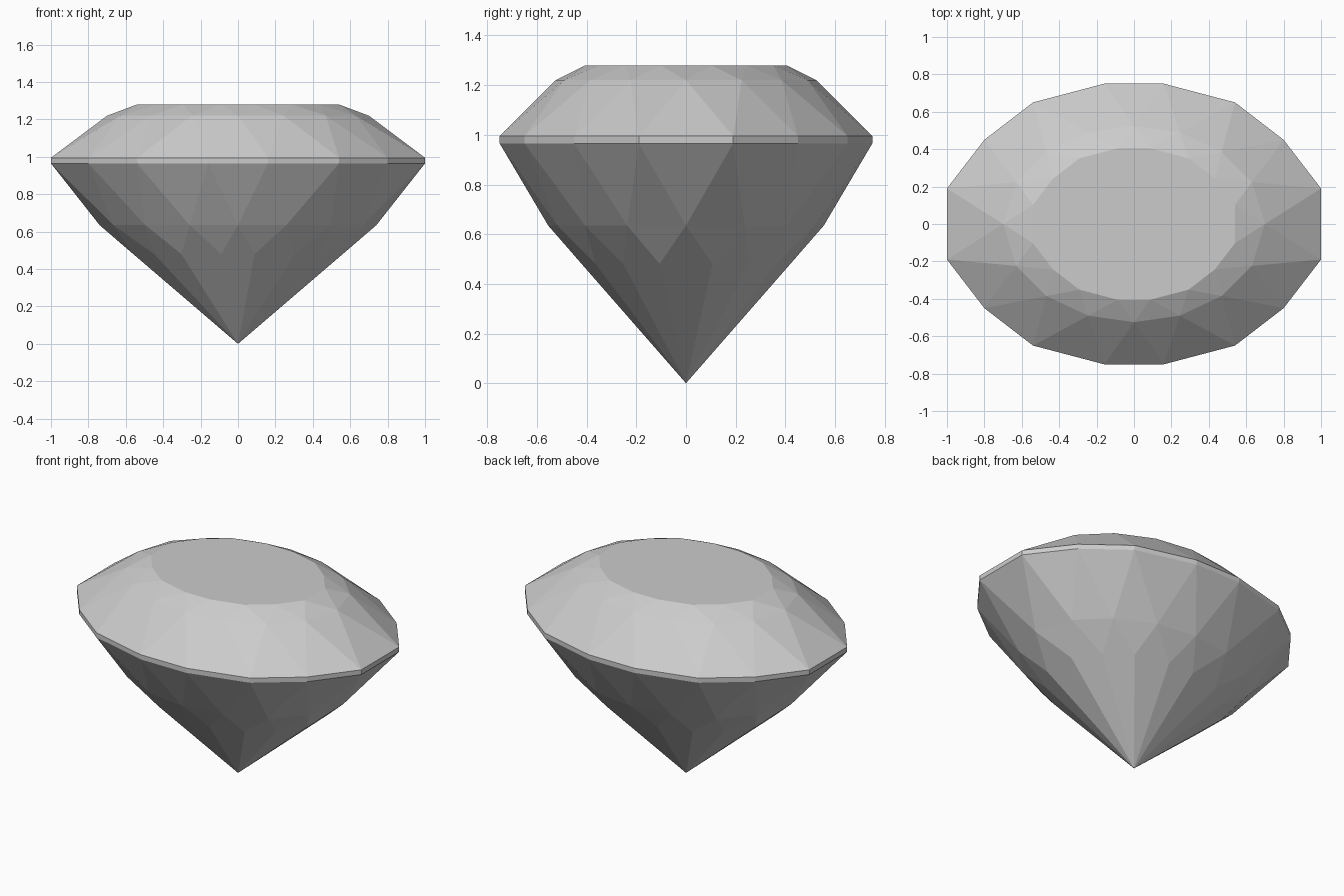
import bpy
import bmesh

cube = bpy.data.objects.get("Cube")
if cube:
    bpy.data.objects.remove(cube, do_unlink=True)

# One flat stone colour
stone = bpy.data.materials.new("pale_grey_stone")
stone.use_nodes = True
grey = (0.6, 0.6, 0.6, 1)
stone.diffuse_color = grey
stone.node_tree.nodes["Principled BSDF"].inputs["Base Color"].default_value = grey

# Sixteen-sided oval outline, mirrored from one quarter
quarter = [(1, 0.19), (0.8, 0.45), (0.54, 0.65), (0.16, 0.75)]
half = quarter + [(-x, y) for x, y in reversed(quarter)]
corners = half + [(-x, -y) for x, y in half]
count = len(corners)
middles = [((x + corners[(i + 1) % count][0]) / 2, (y + corners[(i + 1) % count][1]) / 2)
           for i, (x, y) in enumerate(corners)]


def ring(bm, outline, scale, z):
    return [bm.verts.new((x * scale, y * scale, z)) for x, y in outline]


def facet_band(bm, corner_ring, middle_ring):
    """Alternating triangles between a corner ring and a middle ring."""
    for i in range(count):
        j = (i + 1) % count
        bm.faces.new((corner_ring[i], corner_ring[j], middle_ring[i]))
        bm.faces.new((corner_ring[j], middle_ring[j], middle_ring[i]))


bm = bmesh.new()
table = ring(bm, corners, 0.54, 1.28)
star = ring(bm, middles, 0.7, 1.22)
girdle_top = ring(bm, corners, 1, 0.995)
girdle_bottom = ring(bm, corners, 1, 0.965)
pavilion = ring(bm, middles, 0.74, 0.635)
lower = ring(bm, corners, 0.56, 0.48)
culet = bm.verts.new((0, 0, 0))

# Crown: flat table, star facets and main facets
bm.faces.new(table)
facet_band(bm, table, star)
facet_band(bm, girdle_top, star)

# Girdle wall
for i in range(count):
    j = (i + 1) % count
    bm.faces.new((girdle_top[i], girdle_bottom[i], girdle_bottom[j], girdle_top[j]))

# Pavilion: upper triangles, then long kites meeting at the point
facet_band(bm, girdle_bottom, pavilion)
for i in range(count):
    j = (i + 1) % count
    bm.faces.new((pavilion[i], lower[i], culet, lower[j]))
    bm.faces.new((pavilion[i], pavilion[j], lower[j]))

bmesh.ops.recalc_face_normals(bm, faces=bm.faces[:])
mesh = bpy.data.meshes.new("oval_gem")
bm.to_mesh(mesh)
bm.free()
mesh.materials.append(stone)
bpy.context.collection.objects.link(bpy.data.objects.new("oval_gem", mesh))
